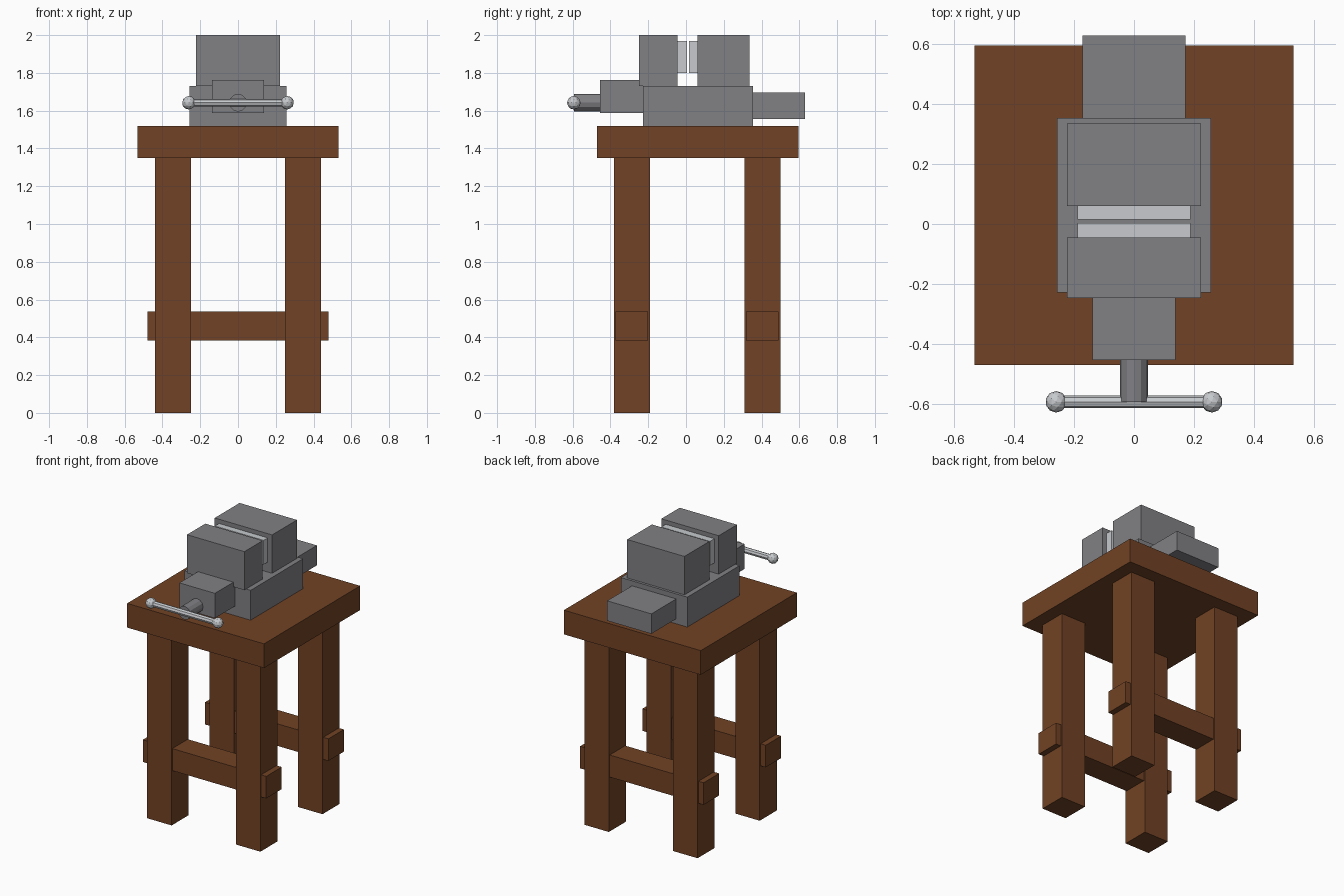
import bpy
import math

if "Cube" in bpy.data.objects:
    bpy.data.objects.remove(bpy.data.objects["Cube"], do_unlink=True)


def make_material(name, rgb):
    mat = bpy.data.materials.new(name)
    mat.use_nodes = True
    mat.diffuse_color = (*rgb, 1)
    mat.node_tree.nodes["Principled BSDF"].inputs["Base Color"].default_value = (*rgb, 1)
    return mat


wood = make_material("brown_wood", (0.165, 0.055, 0.018))
iron = make_material("grey_iron", (0.22, 0.22, 0.235))
steel = make_material("bright_steel", (0.57, 0.59, 0.61))


def finish(name, mat):
    obj = bpy.context.object
    obj.name = obj.data.name = name
    obj.data.materials.append(mat)
    return obj


def box(name, mat, x, y, z):
    """Box spanning the given (min, max) range on each axis."""
    spans = (x, y, z)
    bpy.ops.mesh.primitive_cube_add(size=1, location=[(a + b) / 2 for a, b in spans])
    obj = finish(name, mat)
    for v in obj.data.vertices:
        v.co = [c * (b - a) for c, (a, b) in zip(v.co, spans)]
    return obj


def rod(name, mat, sides, radius, length, location, rotation):
    bpy.ops.mesh.primitive_cylinder_add(vertices=sides, radius=radius, depth=length,
                                        location=location, rotation=rotation)
    return finish(name, mat)


def centred(half):
    return (-half, half)


# Stool: top, legs and cross rails
box("stool_top", wood, centred(0.532), (-0.471, 0.596), (1.35, 1.52))
for end, y0, y1 in (("front", -0.38, -0.19), ("back", 0.31, 0.5)):
    box(end + "_right_leg", wood, (-0.44, -0.25), (y0, y1), (0, 1.35))
    box(end + "_left_leg", wood, (0.25, 0.44), (y0, y1), (0, 1.35))
    box(end + "_rail", wood, centred(0.48), (y0 + 0.008, y1 - 0.01), (0.382, 0.537))

# Vice body: base, slides and jaws
box("vice_base", iron, centred(0.258), (-0.228, 0.354), (1.52, 1.73))
box("front_slide", iron, centred(0.138), (-0.454, -0.2), (1.588, 1.763))
box("back_slide", iron, centred(0.172), (0.33, 0.63), (1.555, 1.695))
box("front_jaw", iron, centred(0.223), (-0.248, -0.045), (1.73, 2))
box("back_jaw", iron, centred(0.223), (0.06, 0.336), (1.73, 2))
box("front_jaw_plate", steel, centred(0.189), (-0.045, 0.004), (1.8, 1.97))
box("back_jaw_plate", steel, centred(0.189), (0.015, 0.06), (1.8, 1.97))

# Screw and its sliding handle
quarter = math.pi / 2
screw_z, handle_y = 1.642, -0.594
rod("screw", iron, 12, 0.047, 0.16, (0, handle_y + 0.08, screw_z), (quarter, 0, 0))
rod("handle_bar", steel, 8, 0.021, 0.52, (0, handle_y, screw_z), (0, quarter, 0))
for side, sign in (("right", -1), ("left", 1)):
    bpy.ops.mesh.primitive_ico_sphere_add(subdivisions=2, radius=0.036,
                                          location=(sign * 0.26, handle_y, screw_z))
    finish(side + "_handle_knob", steel)
